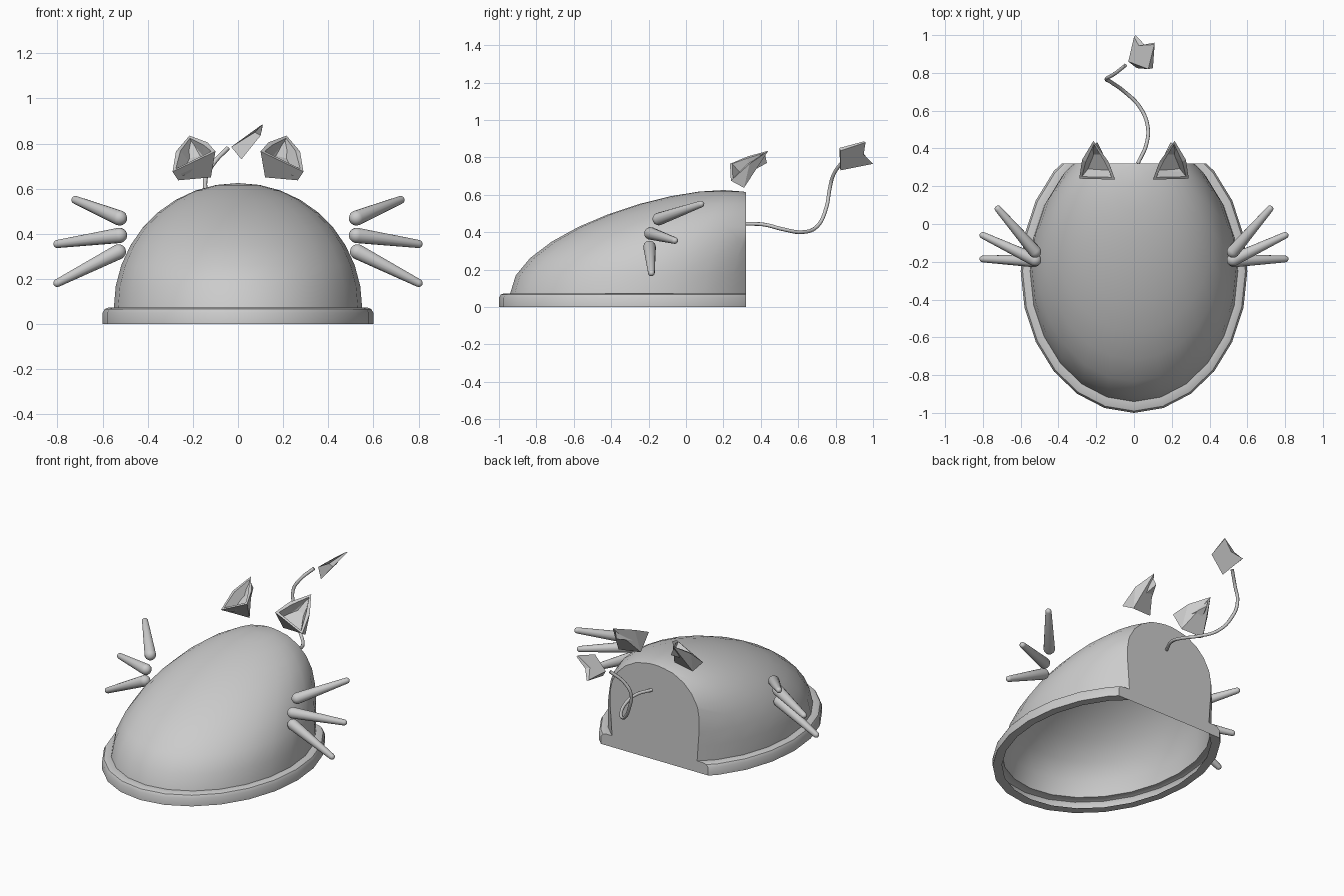
import bpy, bmesh, math
from mathutils import Vector

if "Cube" in bpy.data.objects:
    bpy.data.objects.remove(bpy.data.objects["Cube"])


def finish(bm, name, mirror=False, smooth=None):
    bmesh.ops.recalc_face_normals(bm, faces=bm.faces)
    me = bpy.data.meshes.new(name)
    bm.to_mesh(me)
    bm.free()
    ob = bpy.data.objects.new(name, me)
    bpy.context.collection.objects.link(ob)
    if smooth:
        bpy.ops.object.select_all(action='DESELECT')
        ob.select_set(True)
        bpy.context.view_layer.objects.active = ob
        bpy.ops.object.shade_smooth_by_angle(angle=math.radians(smooth))
    if mirror:
        ob.modifiers.new("Mirror", 'MIRROR')
    return ob


def loft(bm, rings):
    for a, b in zip(rings, rings[1:]):
        for i in range(len(a)):
            j = (i + 1) % len(a)
            bm.faces.new((a[i], a[j], b[j], b[i]))


# Hollow dome body with base flange, cut flat and capped at the back
SEG = 24
bm = bmesh.new()
# each level: half width, half length, centre y, height
levels = [(.55, .69, -.25, 0), (.60, .75, -.25, 0), (.60, .75, -.25, .05),
          (.59, .74, -.25, .067), (.575, .72, -.25, .073)]
for k in range(9):
    t = k / 9 * math.pi / 2
    w, c = math.sin(t), math.cos(t)
    levels.append((.55 * c, .69 * c, -.25 + .45 * w ** 1.8, .073 + .552 * w))
rings = []
for rx, ry, cy, z in levels:
    rings.append([bm.verts.new((rx * math.sin(math.tau * i / SEG),
                                cy - ry * math.cos(math.tau * i / SEG), z))
                  for i in range(SEG)])
loft(bm, rings)
apex = bm.verts.new((0, .20, .625))
for i in range(SEG):
    bm.faces.new((rings[-1][i], rings[-1][(i + 1) % SEG], apex))
bmesh.ops.bisect_plane(bm, geom=bm.verts[:] + bm.edges[:] + bm.faces[:], dist=1e-5,
                       plane_co=(0, .32, 0), plane_no=(0, 1, 0), clear_outer=True)
cut = [e for e in bm.edges if all(abs(v.co.y - .32) < 1e-4 for v in e.verts)]
ends = [v for v in {v for e in cut for v in e.verts}
        if sum(e in cut for e in v.link_edges) == 1]
cut.append(bm.edges.new(ends))
bmesh.ops.edgeloop_fill(bm, edges=cut)
finish(bm, "body", smooth=35)

# Ears: scooped triangular cups
bm = bmesh.new()
a, ab, b, c, ac, e1, e2 = [bm.verts.new(p) for p in (
    (.215, .44, .835), (.135, .33, .805), (.10, .235, .765), (.29, .24, .675),
    (.275, .34, .765), (.12, .29, .65), (.265, .31, .637))]
opening = bm.faces.new((a, ab, b, c, ac))
for f in ((b, c, e2, e1), (a, ab, e1), (ab, b, e1), (a, ac, e2), (ac, c, e2), (a, e1, e2)):
    bm.faces.new(f)
bmesh.ops.recalc_face_normals(bm, faces=bm.faces)
bmesh.ops.inset_region(bm, faces=[opening], thickness=.022)
bmesh.ops.inset_region(bm, faces=[opening], thickness=.02, depth=-.055)
finish(bm, "ears", mirror=True)


# Whiskers: tapered rods with round ends
def whisker(name, p, q, r0=.034, r1=.018, n=14):
    p, q = Vector(p), Vector(q)
    d = (q - p).normalized()
    u = d.orthogonal().normalized()
    v = d.cross(u)
    prof = [(p - d * r0 * math.cos(t), r0 * math.sin(t)) for t in (.1, .45, .8, 1.2, 1.57)]
    prof += [(q + d * r1 * math.cos(t), r1 * math.sin(t)) for t in (1.57, 1.1, .6, .1)]
    bm = bmesh.new()
    rings = [[bm.verts.new(o + r * (u * math.cos(math.tau * i / n) + v * math.sin(math.tau * i / n)))
              for i in range(n)] for o, r in prof]
    loft(bm, rings)
    bm.faces.new(rings[0])
    bm.faces.new(rings[-1])
    finish(bm, name, mirror=True, smooth=40)


whisker("upper_whiskers", (.525, -.145, .47), (.72, .08, .55))
whisker("middle_whiskers", (.525, -.19, .393), (.80, -.06, .355))
whisker("lower_whiskers", (.53, -.195, .32), (.80, -.185, .182))

# Tail: thin curved wire
cu = bpy.data.curves.new("tail", 'CURVE')
cu.dimensions = '3D'
cu.bevel_depth = .01
cu.bevel_resolution = 2
cu.use_fill_caps = True
cu.resolution_u = 6
path = [(.02, .32, .445), (.065, .42, .44), (.072, .52, .415), (.03, .62, .40), (-.05, .70, .43),
        (-.12, .75, .53), (-.145, .77, .64), (-.11, .79, .71), (-.045, .84, .78)]
sp = cu.splines.new('BEZIER')
sp.bezier_points.add(len(path) - 1)
for bp, co in zip(sp.bezier_points, path):
    bp.co = co
    bp.handle_left_type = bp.handle_right_type = 'AUTO'
bpy.context.collection.objects.link(bpy.data.objects.new("tail", cu))

# Tail tip: notched wedge
bm = bmesh.new()
front = [(.10, .825, .835), (.11, .96, .88), (.055, .95, .815), (.008, 1.0, .765), (.015, .825, .73)]
back = [(.075, .82, .85), (.108, .95, .885), (.025, .945, .825), (0, .99, .77), (-.03, .86, .785)]
rings = [[bm.verts.new(p) for p in side] for side in (front, back)]
loft(bm, rings)
for r in rings:
    bm.faces.new(r)
finish(bm, "tail_tip")
